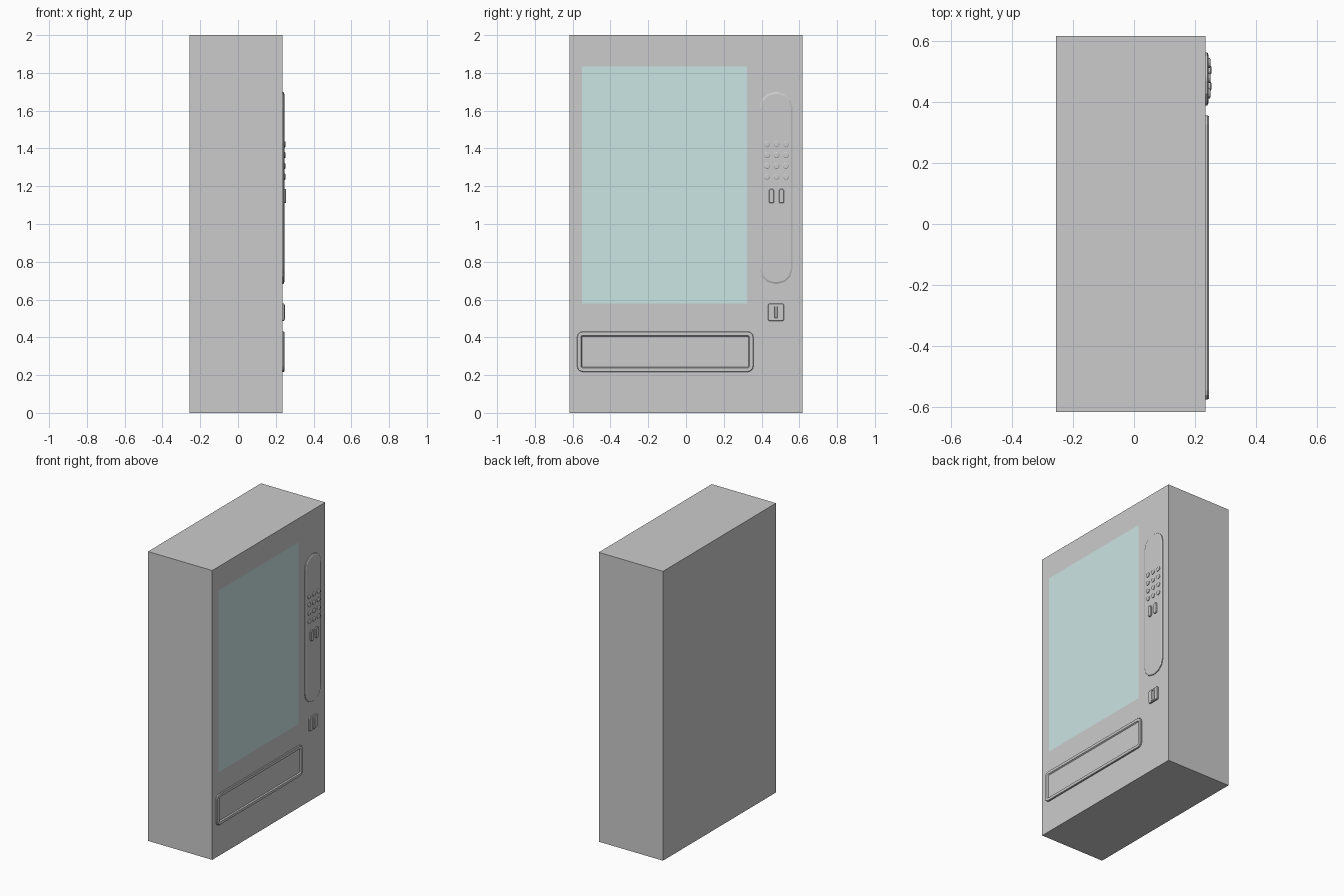
import bpy, bmesh, math

if "Cube" in bpy.data.objects:
    bpy.data.objects.remove(bpy.data.objects["Cube"])

XB, XF = -0.256, 0.235        # cabinet back and front planes


def finish(name, bm):
    bmesh.ops.remove_doubles(bm, verts=bm.verts, dist=1e-5)
    me = bpy.data.meshes.new(name)
    bm.to_mesh(me)
    bm.free()
    ob = bpy.data.objects.new(name, me)
    bpy.context.collection.objects.link(ob)
    return ob


def outline(y0, y1, z0, z1, r, seg):
    """Rounded rectangle, counter-clockwise seen from +x."""
    pts = []
    for i, (cy, cz) in enumerate([(y1 - r, z1 - r), (y0 + r, z1 - r),
                                  (y0 + r, z0 + r), (y1 - r, z0 + r)]):
        for k in range(seg + 1):
            a = math.pi / 2 * (i + k / seg)
            pts.append((cy + r * math.cos(a), cz + r * math.sin(a)))
    return pts


def plate(name, y0, y1, z0, z1, r, seg, rings):
    """Loft of rounded rectangles; rings = (inset, x), capped at the last."""
    bm = bmesh.new()
    prev = None
    for d, x in rings:
        pts = outline(y0 + d, y1 - d, z0 + d, z1 - d, max(r - d, 0.0015), seg)
        ring = [bm.verts.new((x, y, z)) for y, z in pts]
        if prev:
            n = len(ring)
            for i in range(n):
                j = (i + 1) % n
                bm.faces.new((prev[i], prev[j], ring[j], ring[i]))
        prev = ring
    bm.faces.new(prev)
    return finish(name, bm)


# Cabinet with a window opening in its front face
Y, H = 0.617, 2.0
WY0, WY1, WZ0, WZ1 = -0.55, 0.323, 0.58, 1.835
bm = bmesh.new()
outer = [(-Y, 0), (Y, 0), (Y, H), (-Y, H)]
inner = [(WY0, WZ0), (WY1, WZ0), (WY1, WZ1), (WY0, WZ1)]
back = [bm.verts.new((XB, y, z)) for y, z in outer]
front = [bm.verts.new((XF, y, z)) for y, z in outer]
hole = [bm.verts.new((XF, y, z)) for y, z in inner]
bm.faces.new(back[::-1])
for i in range(4):
    j = (i + 1) % 4
    bm.faces.new((back[i], back[j], front[j], front[i]))
    bm.faces.new((front[i], front[j], hole[j], hole[i]))
finish("cabinet", bm)

# Flush window glass
bm = bmesh.new()
bm.faces.new([bm.verts.new((XF, y, z)) for y, z in inner])
glass = finish("window_glass", bm)
mat = bpy.data.materials.new("pale_glass")
mat.diffuse_color = (0.6, 0.79, 0.77, 1)
mat.use_nodes = True
mat.node_tree.nodes["Principled BSDF"].inputs["Base Color"].default_value = mat.diffuse_color
glass.data.materials.append(mat)

# Tall control panel with chamfered rim
plate("control_panel", 0.389, 0.564, 0.683, 1.698, 0.08, 3,
      [(0, XF), (0, 0.241), (0.009, 0.245)])

# Keypad buttons
for row in range(4):
    for col in range(3):
        y, z, r = 0.429 + 0.05 * col, 1.422 - 0.0573 * row, 0.016
        plate(f"keypad_button_{row}_{col}", y - r, y + r, z - r, z + r, r, 3,
              [(0, 0.244), (0, 0.249), (0.004, 0.2515)])

# Two upright payment buttons
for i, y in enumerate((0.439, 0.492)):
    plate(f"payment_button_{i}", y, y + 0.027, 1.11, 1.185, 0.01, 3,
          [(0, 0.244), (0, 0.252), (0.003, 0.2545)])

# Coin return plate with a raised, slotted bezel
plate("coin_return", 0.434, 0.519, 0.487, 0.579, 0.008, 2,
      [(0, XF), (0, 0.243), (0.003, 0.246)])
plate("coin_slot", 0.46, 0.493, 0.494, 0.572, 0.006, 2,
      [(0, 0.245), (0, 0.25), (0.009, 0.25), (0.01, 0.246)])

# Delivery tray: raised frame around a recessed flap
plate("delivery_tray", -0.577, 0.357, 0.217, 0.431, 0.03, 3,
      [(0, XF), (0, 0.242), (0.003, 0.246), (0.021, 0.246), (0.026, 0.238)])
